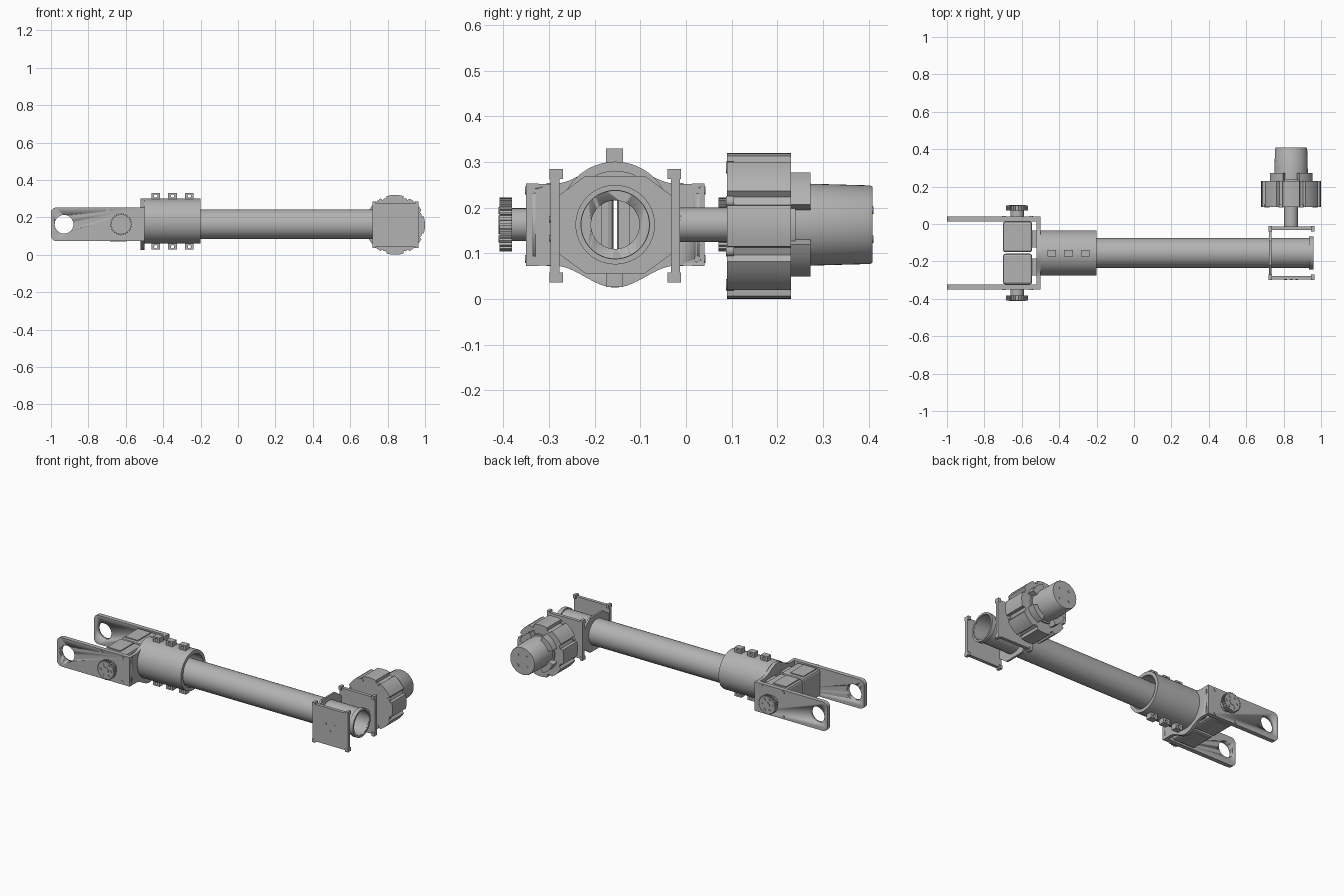
import bpy, bmesh
from math import sin, cos, pi, radians

cube = bpy.data.objects.get("Cube")
if cube:
    bpy.data.objects.remove(cube)

GREY = bpy.data.materials.new("plain_grey")
GREY.use_nodes = True
shade = (0.45, 0.45, 0.45, 1)
GREY.diffuse_color = shade
GREY.node_tree.nodes["Principled BSDF"].inputs["Base Color"].default_value = shade

AY, AZ = -0.155, 0.163      # tube axis
HX, MX = -0.625, 0.84       # hinge and motor positions along x


def place(axis, u, v, t):
    """Cross-section point (u, v) at distance t along the axis."""
    return (t, u, v) if axis == "x" else (u, t, v)


def finish(name, bm, smooth=True):
    bmesh.ops.remove_doubles(bm, verts=bm.verts, dist=1e-6)
    bmesh.ops.recalc_face_normals(bm, faces=bm.faces)
    mesh = bpy.data.meshes.new(name)
    bm.to_mesh(mesh)
    bm.free()
    mesh.materials.append(GREY)
    ob = bpy.data.objects.new(name, mesh)
    bpy.context.collection.objects.link(ob)
    if smooth:
        select(ob)
        bpy.ops.object.shade_smooth_by_angle(angle=radians(30))
    return ob


def select(ob):
    bpy.ops.object.select_all(action="DESELECT")
    ob.select_set(True)
    bpy.context.view_layer.objects.active = ob


def prism(name, points, axis, start, end, smooth=True):
    bm = bmesh.new()
    face = bm.faces.new([bm.verts.new(place(axis, u, v, start)) for u, v in points])
    ext = bmesh.ops.extrude_face_region(bm, geom=[face], use_keep_orig=True)
    moved = [g for g in ext["geom"] if isinstance(g, bmesh.types.BMVert)]
    bmesh.ops.translate(bm, verts=moved, vec=place(axis, 0, 0, end - start))
    return finish(name, bm, smooth)


def box(name, x, y, z):
    return prism(name, [(x[0], z[0]), (x[1], z[0]), (x[1], z[1]), (x[0], z[1])],
                 "y", y[0], y[1], False)


def turned(name, profile, axis, u, v, n=48):
    """Closed (radius, distance) profile turned round the axis."""
    bm = bmesh.new()
    rings = [[bm.verts.new(place(axis, u + r * cos(2 * pi * i / n), v + r * sin(2 * pi * i / n), t))
              for i in range(n)] for r, t in profile]
    for a, b in zip(rings, rings[1:] + rings[:1]):
        if a is rings[-1] and profile[0][0] == 0 == profile[-1][0]:
            continue
        for i in range(n):
            j = (i + 1) % n
            bm.faces.new((a[i], a[j], b[j], b[i]))
    bmesh.ops.dissolve_degenerate(bm, dist=1e-6, edges=bm.edges)
    return finish(name, bm)


def rod(name, r, axis, u, v, start, end, n=48):
    return prism(name, [(u + r * cos(2 * pi * i / n), v + r * sin(2 * pi * i / n))
                        for i in range(n)], axis, start, end)


def pipe(name, r_in, r_out, axis, u, v, start, end):
    return turned(name, [(r_in, start), (r_out, start), (r_out, end), (r_in, end)], axis, u, v)


def cut(ob, cutter):
    mod = ob.modifiers.new("hole", "BOOLEAN")
    mod.operation, mod.solver, mod.object = "DIFFERENCE", "EXACT", cutter
    select(ob)
    bpy.ops.object.modifier_apply(modifier=mod.name)
    bpy.data.objects.remove(cutter)


def wheel(r_out, r_in, teeth, u, v, land):
    """Outline with raised lands around a circle."""
    pts = []
    for i in range(teeth):
        mid = pi / 2 + 2 * pi * i / teeth
        half = pi / teeth
        for k in (-1, -0.5, 0, 0.5, 1):
            a = mid + k * land * half
            pts.append((u + r_out * cos(a), v + r_out * sin(a)))
        for k in (land + 0.12, 2 - land - 0.12):
            a = mid + k * half
            pts.append((u + r_in * cos(a), v + r_in * sin(a)))
    return pts


# Main tube with end collar
pipe("main_tube", 0.074, 0.08, "x", AY, AZ, -0.5, 0.955)
pipe("end_collar", 0.075, 0.087, "x", AY, AZ, 0.935, 0.96)

# Clamp sleeve and its bolt lugs
pipe("clamp_sleeve", 0.1, 0.121, "x", AY, 0.18, -0.5, -0.2)
for x in (-0.44, -0.35, -0.26):
    for side, z in (("upper", (0.285, 0.33)), ("lower", (0.027, 0.075))):
        lug = box(side + "_clamp_lug", (x - 0.023, x + 0.023), (AY - 0.02, AY + 0.017), z)
        hole_z = 0.314 if side == "upper" else 0.043
        cut(lug, rod("lug_cutter", 0.009, "y", x, hole_z, -0.25, -0.05, 16))

# Flange between sleeve and fork: bulged outline with square ends
steps = [-0.195] + [-0.135 + 0.27 * i / 32 for i in range(33)] + [0.195]


def half_height(d):
    return 0.0895 + (0.048 * cos(pi * d / 0.27) ** 2 if abs(d) < 0.135 else 0)


outline = [(AY + d, AZ + half_height(d)) for d in steps]
outline += [(AY + d, AZ - half_height(d)) for d in reversed(steps)]
flange = prism("fork_flange", outline, "x", -0.52, -0.5)
cut(flange, rod("flange_cutter", 0.053, "x", AY, AZ, -0.6, -0.4))
for d in (-0.18, 0.18):
    for h in (-0.075, 0.075):
        cut(flange, rod("screw_cutter", 0.007, "x", AY + d, AZ + h, -0.6, -0.4, 16))

# Fork arms, hinge drives and toothed wheels on both sides
for s, side in ((-1, "right"), (1, "left")):
    def y(d):
        return AY + s * d
    r, z0, z1 = 0.03, 0.073, 0.253
    arm_pts = [(-0.5, z0), (-0.5, z1)]
    for cz, a0 in ((z1 - r, 90), (z0 + r, 180)):
        arm_pts += [(-1 + r + r * cos(radians(a0 + 15 * k)), cz + r * sin(radians(a0 + 15 * k)))
                    for k in range(7)]
    arm = prism(side + "_fork_arm", arm_pts, "y", y(0.168), y(0.195))
    cut(arm, rod("eye_cutter", 0.05, "y", -0.93, AZ, -0.6, 0.3))
    for x in (-0.697, -0.55):
        for h in (-0.075, 0.075):
            rod(side + "_arm_screw", 0.009, "y", x, AZ + h, y(0.19), y(0.198), 16)

    # Drive body with a raised band and corner screws
    body = box(side + "_drive_body", (-0.7, -0.545), sorted((y(0.004), y(0.168))), (0.078, 0.248))
    bevel = body.modifiers.new("soft_edges", "BEVEL")
    bevel.width, bevel.segments = 0.012, 2
    box(side + "_drive_band", (-0.685, -0.595), sorted((y(0.02), y(0.15))), (0.072, 0.254))
    box(side + "_drive_spacer", (-0.546, -0.519), sorted((y(0.03), y(0.12))), (0.09, 0.235))

    # Hub and toothed wheel
    rod(side + "_hub", 0.036, "y", HX, AZ, y(0.19), y(0.23), 32)
    prism(side + "_toothed_wheel", wheel(0.059, 0.053, 28, HX, AZ, 0.4), "y", y(0.226), y(0.253), False)
    rod(side + "_wheel_cap", 0.02, "y", HX, AZ, y(0.25), y(0.256), 24)
    for i in range(6):
        a = 2 * pi * i / 6
        rod(side + "_wheel_bolt", 0.008, "y", HX + 0.036 * cos(a), AZ + 0.036 * sin(a),
            y(0.25), y(0.256), 12)

    # Square side plate at the motor end with corner blocks
    box(side + "_side_plate", (0.72, 0.965), sorted((y(0.122), y(0.142))), (0.045, 0.275))
    for x in (0.72, 0.947):
        for z in (0.036, 0.263):
            box(side + "_corner_block", (x, x + 0.018), sorted((y(0.114), y(0.144))), (z, z + 0.022))
    for x, z in ((-0.03, 0.012), (0.03, 0.012), (0, -0.03)):
        rod(side + "_plate_screw", 0.007, "y", MX + x, AZ + z, y(0.14), y(0.145), 16)

# Chamfered bulkhead joining the side plates round the tube
wall = [(AY + a * sx, AZ + b * sz) for sx, sz, order in ((1, 1, 1), (-1, 1, -1), (-1, -1, 1), (1, -1, -1))
        for a, b in ((0.122, 0.065), (0.065, 0.107))[::order]]
bulkhead = prism("bulkhead", wall, "x", 0.722, 0.734, False)
cut(bulkhead, rod("bulkhead_cutter", 0.079, "x", AY, AZ, 0.6, 0.8))

# Drive shaft and lobed gearbox
rod("drive_shaft", 0.0375, "y", MX, AZ, -0.02, 0.1)
prism("gearbox", wheel(0.16, 0.144, 8, MX, 0.16, 0.72), "y", 0.09, 0.23)
for i in range(8):
    a = pi / 8 + pi * i / 4
    rod("gearbox_bolt", 0.013, "y", MX + 0.139 * cos(a), 0.16 + 0.139 * sin(a), 0.088, 0.105, 16)

# Motor can, mounting ring and lugs
pipe("motor_ring", 0.08, 0.1, "y", MX, AZ, 0.228, 0.24)
turned("motor_can", [(0, 0.225), (0.091, 0.225), (0.086, 0.403), (0.083, 0.408), (0, 0.408)],
       "y", MX, AZ)
for i in range(4):
    mid = pi / 4 + pi * i / 2
    arc = [mid + radians(k) for k in (-24, -12, 0, 12, 24)]
    pts = [(MX + 0.122 * cos(a), AZ + 0.122 * sin(a)) for a in arc]
    pts += [(MX + 0.08 * cos(a), AZ + 0.08 * sin(a)) for a in reversed(arc)]
    prism("motor_lug", pts, "y", 0.228, 0.273)
    rod("motor_end_screw", 0.008, "y", MX + 0.045 * cos(mid), AZ + 0.045 * sin(mid), 0.4, 0.41, 12)
